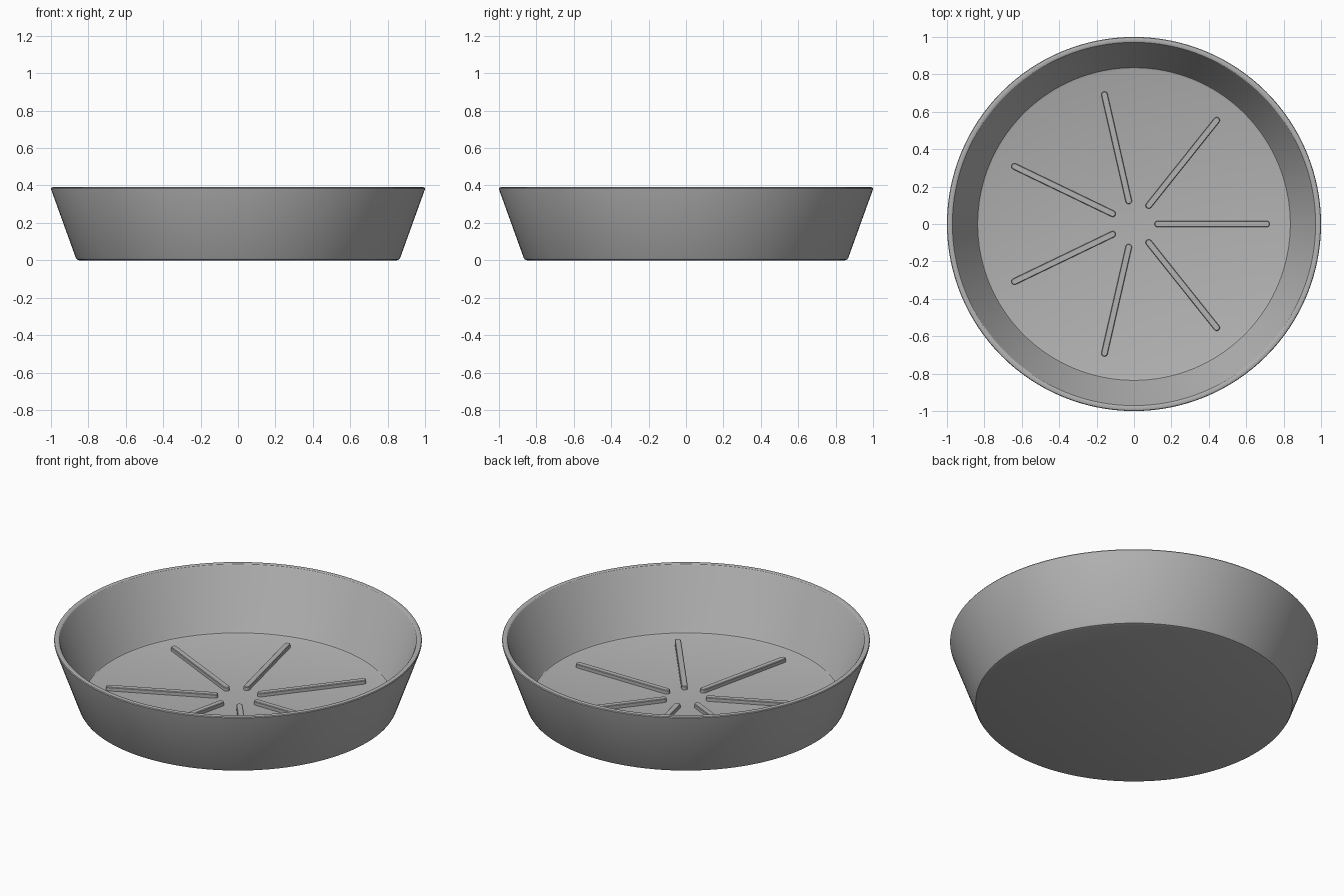
import bpy, bmesh, math
from mathutils import Matrix

cube = bpy.data.objects.get("Cube")
if cube:
    bpy.data.objects.remove(cube, do_unlink=True)

SEGMENTS = 128
FLOOR = 0.035
RIBS = 7

grey = bpy.data.materials.new("plain_grey")
grey.use_nodes = True
colour = (0.45, 0.45, 0.45, 1)
grey.diffuse_color = colour
grey.node_tree.nodes["Principled BSDF"].inputs["Base Color"].default_value = colour


def finish(name, bm, angle):
    bmesh.ops.recalc_face_normals(bm, faces=bm.faces)
    mesh = bpy.data.meshes.new(name)
    bm.to_mesh(mesh)
    bm.free()
    mesh.materials.append(grey)
    obj = bpy.data.objects.new(name, mesh)
    bpy.context.collection.objects.link(obj)
    bpy.ops.object.select_all(action='DESELECT')
    obj.select_set(True)
    bpy.context.view_layer.objects.active = obj
    bpy.ops.object.shade_smooth_by_angle(angle=math.radians(angle))
    return obj


# Saucer: one closed profile turned about the z axis
profile = [(0.85, 0), (0.861, 0.004), (0.868, 0.015),
           (0.999, 0.378), (1.0, 0.384), (0.997, 0.389), (0.99, 0.391),
           (0.978, 0.391), (0.971, 0.388), (0.966, 0.381),
           (0.842, FLOOR + 0.012), (0.836, FLOOR + 0.004), (0.825, FLOOR)]
bm = bmesh.new()
rings = []
for r, z in profile:
    rings.append([bm.verts.new((r * math.cos(a), r * math.sin(a), z))
                  for a in (math.tau * i / SEGMENTS for i in range(SEGMENTS))])
for low, high in zip(rings, rings[1:]):
    for i in range(SEGMENTS):
        j = (i + 1) % SEGMENTS
        bm.faces.new((low[i], low[j], high[j], high[i]))
bm.faces.new(rings[0])
bm.faces.new(rings[-1])
finish("saucer", bm, 30)

# Raised ribs: round-ended bars radiating across the floor
INNER, OUTER, HALF_WIDTH, HEIGHT = 0.127, 0.709, 0.017, 0.022
STEPS = 10
for k in range(RIBS):
    bm = bmesh.new()
    outline = []
    for centre, start in ((OUTER, -math.pi / 2), (INNER, math.pi / 2)):
        for i in range(STEPS + 1):
            a = start + math.pi * i / STEPS
            outline.append((centre, math.cos(a), math.sin(a)))
    layers = []
    for scale, z in ((1, FLOOR - 0.005), (1, FLOOR + HEIGHT - 0.003),
                     (0.82, FLOOR + HEIGHT)):
        r = HALF_WIDTH * scale
        layers.append([bm.verts.new((c + r * x, r * y, z)) for c, x, y in outline])
    for low, high in zip(layers, layers[1:]):
        for i in range(len(low)):
            j = (i + 1) % len(low)
            bm.faces.new((low[i], low[j], high[j], high[i]))
    bm.faces.new(layers[0])
    bm.faces.new(layers[-1])
    bm.transform(Matrix.Rotation(math.tau * k / RIBS, 4, 'Z'))
    finish(f"floor_rib_{k + 1}", bm, 35)
